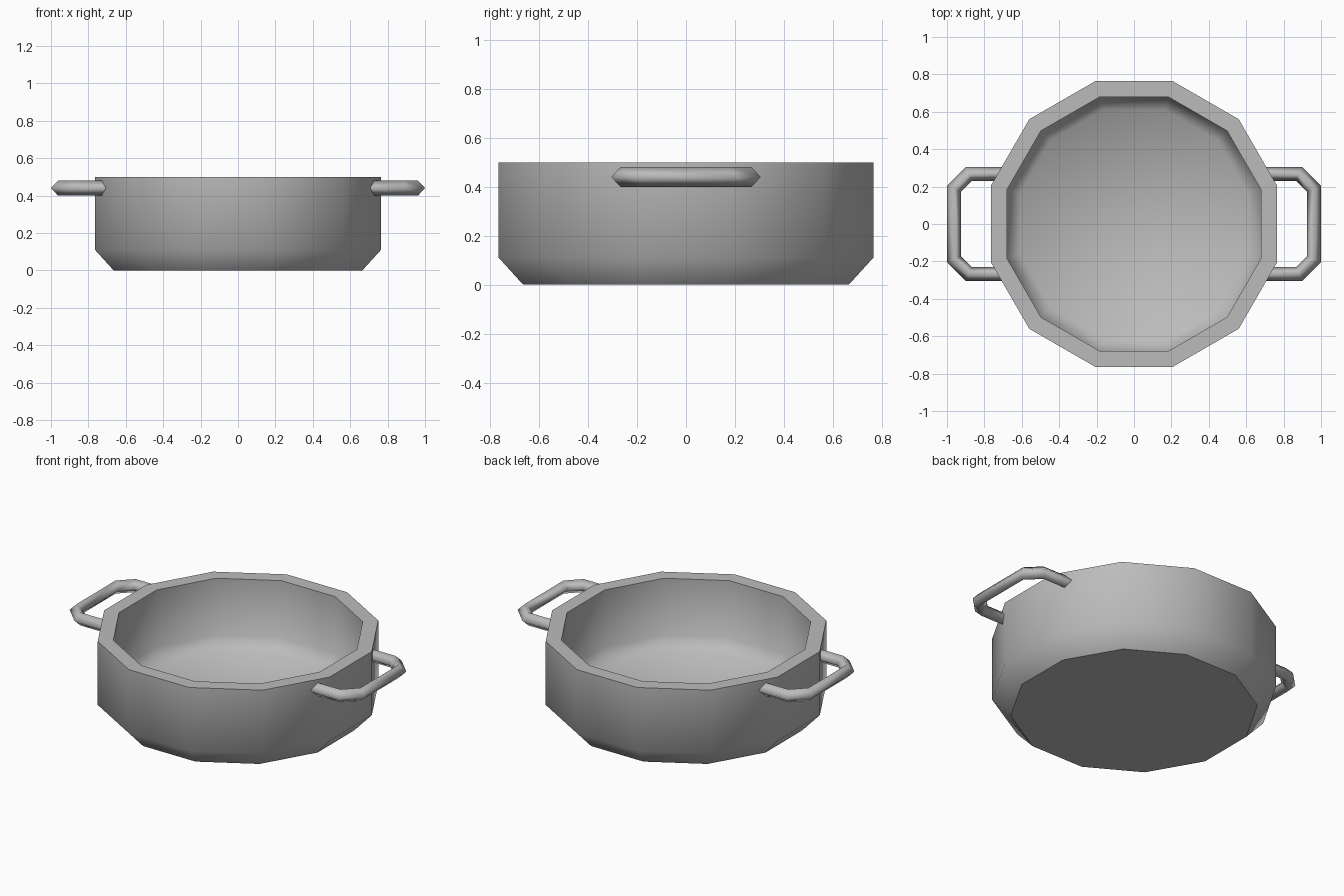
import bpy, bmesh
from math import cos, sin, pi, radians
from mathutils import Vector

if "Cube" in bpy.data.objects:
    bpy.data.objects.remove(bpy.data.objects["Cube"], do_unlink=True)

SIDES = 12
FLAT = cos(pi / SIDES)

metal = bpy.data.materials.new("grey metal")
metal.use_nodes = True
grey = (0.5, 0.5, 0.5, 1)
metal.diffuse_color = grey
metal.node_tree.nodes["Principled BSDF"].inputs["Base Color"].default_value = grey


def finish(bm, name):
    bmesh.ops.recalc_face_normals(bm, faces=bm.faces)
    for f in bm.faces:
        f.smooth = True
    mesh = bpy.data.meshes.new(name)
    bm.to_mesh(mesh)
    bm.free()
    mesh.materials.append(metal)
    obj = bpy.data.objects.new(name, mesh)
    bpy.context.collection.objects.link(obj)
    return obj


def bridge(bm, a, b):
    n = len(a)
    for i in range(n):
        j = (i + 1) % n
        bm.faces.new((a[i], a[j], b[j], b[i]))


# Pot: flat-to-centre radius and height, from the base up, over the rim, to the inner floor
profile = [(0.665, 0), (0.765, 0.11), (0.765, 0.5),
           (0.68, 0.5), (0.68, 0.15), (0.61, 0.08)]
sharp_rings = (0, 2, 3)
bm = bmesh.new()
rings = []
for r, z in profile:
    angles = [(i + 0.5) * 2 * pi / SIDES for i in range(SIDES)]
    rings.append([bm.verts.new((r / FLAT * cos(a), r / FLAT * sin(a), z)) for a in angles])
for low, high in zip(rings, rings[1:]):
    bridge(bm, low, high)
bm.faces.new(rings[0])
bm.faces.new(rings[-1])
for k in sharp_rings:
    for i in range(SIDES):
        bm.edges.get((rings[k][i - 1], rings[k][i])).smooth = False
finish(bm, "pot_body")


# Handles: diamond section swept along a bracket with cut corners
def handle(name, side):
    half = [(0.70, 0.268), (0.882, 0.268), (0.9625, 0.188)]
    path = [Vector(p) for p in half] + [Vector((x, -y)) for x, y in reversed(half)]
    bm = bmesh.new()
    sections = []
    for i, p in enumerate(path):
        into = (p - path[i - 1]).normalized() if i else Vector((1, 0))
        out = (path[i + 1] - p).normalized() if i < len(path) - 1 else into
        tangent = (into + out).normalized()
        across = Vector((-tangent.y, tangent.x)) * 0.0375 / tangent.dot(into)
        ring = []
        for k in range(4):
            a = radians(90 * k)
            q = p + across * cos(a)
            ring.append(bm.verts.new((side * q.x, q.y, 0.44 + 0.04 * sin(a))))
        sections.append(ring)
    for a, b in zip(sections, sections[1:]):
        bridge(bm, a, b)
    for end in (sections[0], sections[-1]):
        cap = bm.faces.new(end)
        for e in cap.edges:
            e.smooth = False
    finish(bm, name)


handle("left_handle", 1)
handle("right_handle", -1)
